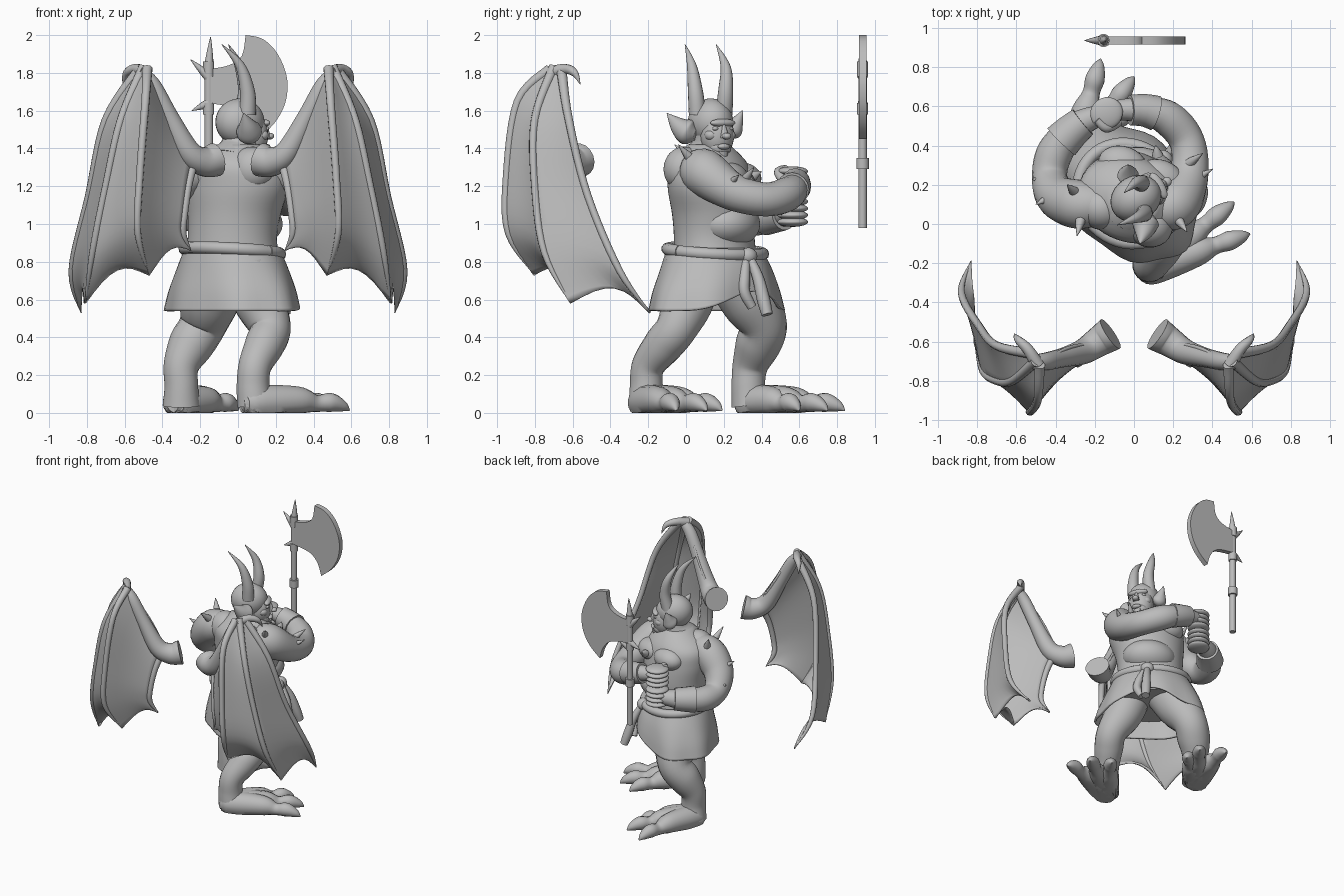
import bpy, bmesh
from math import sin, cos, pi, tau
from mathutils import Vector, Matrix

if bpy.data.objects.get("Cube"):
    bpy.data.objects.remove(bpy.data.objects["Cube"], do_unlink=True)

stone = bpy.data.materials.new("plain_grey")
stone.use_nodes = True
stone.diffuse_color = (.5, .5, .5, 1)
stone.node_tree.nodes["Principled BSDF"].inputs["Base Color"].default_value = (.5, .5, .5, 1)


def finish(name, bm, thickness=0, mirrored=False):
    """Turn a bmesh into a smooth shaded object, optionally thickened or mirrored."""
    bmesh.ops.recalc_face_normals(bm, faces=bm.faces)
    mesh = bpy.data.meshes.new(name)
    bm.to_mesh(mesh)
    bm.free()
    mesh.materials.append(stone)
    mesh.shade_smooth()
    mesh.set_sharp_from_angle(angle=.8)
    obj = bpy.data.objects.new(name, mesh)
    bpy.context.scene.collection.objects.link(obj)
    if thickness:
        solid = obj.modifiers.new("thickness", "SOLIDIFY")
        solid.thickness, solid.offset = thickness, 0
    if mirrored:
        obj.modifiers.new("mirror", "MIRROR").use_axis[0] = True
    return obj


def smooth_path(points, steps):
    """Catmull-Rom interpolation through points of any dimension."""
    pts = [Vector(p) for p in points]
    pts = [pts[0]] + pts + [pts[-1]]
    path = []
    for a, b, c, d in zip(pts, pts[1:], pts[2:], pts[3:]):
        for k in range(steps):
            t = k / steps
            path.append(b + (c - a) * (t / 2) + (a * 2 - b * 5 + c * 4 - d) * (t * t / 2)
                        + (b * 3 - a - c * 3 + d) * (t ** 3 / 2))
    return path + [pts[-1]]


def skin(name, rows, closed=True, caps=True, **options):
    """Bridge rows of points with quads."""
    bm = bmesh.new()
    grid = [[bm.verts.new(p) for p in row] for row in rows]
    count = len(grid[0])
    for low, high in zip(grid, grid[1:]):
        for i in range(count if closed else count - 1):
            j = (i + 1) % count
            bm.faces.new((low[i], low[j], high[j], high[i]))
    if closed and caps:
        bm.faces.new(grid[0])
        bm.faces.new(grid[-1])
    return finish(name, bm, **options)


def tube(name, points, sides=16, steps=6, **options):
    """Tapered limb through (x, y, z, radius) points, kept above the floor."""
    path = smooth_path(points, steps)
    rows, side = [], None
    for i, p in enumerate(path):
        along = (path[min(i + 1, len(path) - 1)] - path[max(i - 1, 0)]).xyz.normalized()
        side = along.orthogonal() if side is None else side - along * side.dot(along)
        side.normalize()
        other = along.cross(side)
        row = []
        for k in range(sides):
            angle = tau * k / sides
            v = p.xyz + (side * cos(angle) + other * sin(angle)) * max(p.w, .002)
            row.append((v.x, v.y, max(v.z, 0)))
        rows.append(row)
    return skin(name, rows, **options)


def blob(name, centre, size, turn=0, tilt=0):
    """Ellipsoid with a turn about z and a tilt about its own x."""
    bm = bmesh.new()
    place = (Matrix.Translation(centre) @ Matrix.Rotation(turn, 4, "Z")
             @ Matrix.Rotation(tilt, 4, "X") @ Matrix.Diagonal((*size, 1)))
    bmesh.ops.create_uvsphere(bm, u_segments=24, v_segments=16, radius=1, matrix=place)
    return finish(name, bm)


def spike(name, base, tip, radius):
    base, tip = Vector(base), Vector(tip)
    middle = base.lerp(tip, .5)
    return tube(name, [(*base, radius), (*middle, radius * .6), (*tip, .002)], sides=10, steps=4)


def loft(name, rows, turn, shape=None, **options):
    """Stack of turned ellipses given as (x, y, z, width, depth)."""
    rings = []
    for x, y, z, width, depth in smooth_path(rows, 5):
        ring = []
        for k in range(48):
            a = tau * k / 48
            grow, lift = shape(a, z) if shape else (1, 0)
            flat = Matrix.Rotation(turn, 3, "Z") @ Vector((width * cos(a), depth * sin(a), 0))
            ring.append(flat * grow + Vector((x, y, z + lift)))
        rings.append(ring)
    return skin(name, rings, **options)


# Torso, with the hips turned further than the chest
hip_turn, chest_turn, head_turn = -pi / 4, -pi / 9, -pi / 3
loft("torso", [(-.03, .16, .78, .26, .22), (-.03, .15, .92, .24, .21), (-.02, .15, 1.05, .25, .22),
               (-.01, .13, 1.2, .28, .22), (-.02, .12, 1.32, .25, .2), (0, .12, 1.42, .12, .11)], chest_turn)
blob("belly", (.04, .22, 1.0), (.2, .17, .13), chest_turn)
for side, label in ((1, "right"), (-1, "left")):
    across = Vector((cos(chest_turn), sin(chest_turn), 0)) * side
    ahead = Vector((-sin(chest_turn), cos(chest_turn), 0))
    middle = Vector((-.01, .13, 0))
    blob(label + "_pectoral", middle + across * .1 + ahead * .14 + Vector((0, 0, 1.24)),
         (.13, .1, .085), chest_turn)
    blob(label + "_shoulder_blade", middle + across * .13 - ahead * .1 + Vector((0, 0, 1.29)),
         (.12, .11, .12), chest_turn)
tube("neck", [(-.01, .11, 1.34, .15), (.01, .13, 1.42, .1), (.02, .13, 1.5, .09)])

# Skirt with folds and a raised front opening, then belt and hanging sash
def skirt_shape(a, z):
    drop = max(0, (.85 - z) / .3)
    front = max(0, sin(a)) ** 6
    return 1 + .03 * drop * cos(a * 7), .1 * drop * front

loft("skirt", [(-.03, .15, .87, .26, .23), (-.03, .16, .75, .32, .26), (-.03, .16, .64, .37, .28),
               (-.03, .16, .54, .4, .29)], hip_turn, skirt_shape, caps=False, thickness=.015)
loft("skirt_lining", [(-.03, .16, .8, .28, .24), (-.03, .16, .66, .3, .24)], hip_turn)
belt = []
for k in range(25):
    a = tau * k / 24
    spot = Matrix.Rotation(hip_turn, 3, "Z") @ Vector((.265 * cos(a), .24 * sin(a), 0))
    belt.append((spot.x - .03, spot.y + .155, .855 - .02 * sin(a), .033))
tube("belt", belt, sides=10, steps=2)
blob("sash_knot", (.15, .33, .83), (.05, .045, .045), hip_turn)
tube("sash_long", [(.15, .33, .84, .02), (.2, .38, .72, .03), (.23, .41, .6, .035), (.25, .43, .52, .03)], sides=8)
tube("sash_short", [(.15, .32, .84, .02), (.21, .31, .72, .03), (.23, .31, .64, .03), (.22, .35, .56, .025)], sides=8)

# Legs
tube("right_leg", [(.05, .03, .78, .15), (.11, .01, .6, .14), (.17, -.05, .45, .11), (.14, -.12, .36, .105),
                   (.09, -.2, .25, .088), (.08, -.21, .14, .088), (.09, -.21, .04, .095)], sides=20)
tube("left_leg", [(-.1, .23, .78, .16), (-.15, .34, .6, .16), (-.19, .41, .46, .125), (-.25, .38, .36, .12),
                  (-.3, .34, .25, .095), (-.3, .33, .14, .09), (-.3, .34, .04, .1)], sides=20)

# Feet: each toe runs from the heel, through a knuckle, to a claw
def foot(name, heel, tips):
    for number, tip in enumerate(tips, 1):
        points = []
        for t, z, r in ((-.14, .05, .05), (0, .055, .09), (.45, .065, .075), (.65, .05, .045),
                        (.8, .055, .05), (.93, .035, .03), (1, .012, .004)):
            spot = Vector(heel).lerp(Vector(tip), t)
            points.append((spot.x, spot.y, z, r))
        tube(f"{name}_toe_{number}", points, sides=14)

foot("right_foot", (.09, -.22), [(.59, -.05), (.51, .11), (.37, .19)])
foot("left_foot", (-.31, .34), [(-.17, .84), (0, .75), (0, .6)])

# Arms, bracers and fists closed around an upright grip
tube("right_arm", [(.12, .08, 1.29, .1), (.21, .1, 1.27, .125), (.28, .25, 1.17, .1), (.27, .42, 1.13, .09),
                   (.17, .54, 1.16, .09), (.03, .58, 1.21, .065), (-.1, .58, 1.23, .05)], sides=20)
tube("left_arm", [(-.16, .1, 1.29, .1), (-.28, .1, 1.26, .125), (-.39, .14, 1.15, .11), (-.43, .24, 1.05, .09),
                  (-.4, .37, 1.03, .092), (-.29, .5, 1.05, .072), (-.16, .56, 1.06, .05)], sides=20)
tube("right_bracer", [(.11, .565, 1.185, .09), (.05, .58, 1.2, .083), (-.02, .58, 1.22, .078)], steps=2)
tube("left_bracer", [(-.37, .42, 1.04, .1), (-.32, .47, 1.045, .092), (-.26, .52, 1.05, .083)], steps=2)
for label, height in (("right", 1.225), ("left", 1.065)):
    for finger in range(4):
        blob(f"{label}_finger_{finger + 1}", (-.14, .565, height + .036 * (finger - 1.5)),
             (.085, .08, .026), pi / 5)
    tube(label + "_thumb", [(-.08, .52, height, .025), (-.14, .49, height + .05, .025),
                            (-.19, .53, height + .07, .018)], sides=10)

# Thorns on the shoulders and elbows
for number, (base, tip) in enumerate((
        ((.3, .22, 1.2), (.4, .28, 1.26)), ((.27, .3, 1.22), (.35, .36, 1.3)),
        ((.22, .03, 1.34), (.27, -.04, 1.42)), ((-.27, .03, 1.34), (-.29, -.06, 1.42)),
        ((-.42, .14, 1.2), (-.5, .1, 1.26)), ((-.45, .22, 1.1), (-.52, .23, 1.12)),
        ((-.3, .16, 1.34), (-.34, .2, 1.43)), ((.12, .35, 1.25), (.11, .4, 1.28))), 1):
    spike(f"thorn_{number}", base, tip, .03)

# Head, face, ears and horns
blob("skull", (.01, .13, 1.54), (.115, .135, .125), head_turn)
blob("face", (.07, .165, 1.47), (.09, .09, .12), head_turn)
blob("jaw", (.09, .175, 1.405), (.065, .065, .05), head_turn)
blob("brow", (.125, .195, 1.535), (.075, .03, .022), head_turn)
spike("nose", (.15, .205, 1.455), (.145, .2, 1.54), .025)
blob("nose_tip", (.167, .215, 1.465), (.024, .025, .018), head_turn)
blob("lips", (.145, .2, 1.41), (.035, .022, .016), head_turn)
spike("beard", (.13, .195, 1.385), (.13, .2, 1.3), .03)
for label, shift in (("right", .045), ("left", -.045)):
    across = Vector((cos(head_turn), sin(head_turn), 0)) * shift
    blob(label + "_eye", Vector((.128, .195, 1.505)) + across, (.018, .014, .011), head_turn)
    blob(label + "_cheek", Vector((.1, .18, 1.47)) + across * 1.2, (.035, .035, .03), head_turn)
tube("right_ear", [(.07, .05, 1.47, .03), (.06, .01, 1.485, .068), (.05, -.04, 1.52, .048), (.03, -.1, 1.585, .003)])
tube("left_ear", [(-.03, .22, 1.48, .03), (-.03, .245, 1.5, .055), (-.03, .27, 1.54, .035), (-.03, .3, 1.6, .003)])
tube("right_horn", [(.05, .06, 1.58, .045), (.05, .05, 1.7, .04), (.01, .03, 1.84, .025), (-.085, -.005, 1.95, .002)])
tube("left_horn", [(.02, .2, 1.58, .045), (.04, .21, 1.7, .04), (.01, .21, 1.83, .027), (-.05, .16, 1.95, .002)])

# Wings: four finger bones with scalloped membrane between them, mirrored
fingers = [
    [(.22, -.61, 1.38), (.26, -.68, 1.22), (.285, -.71, 1.05), (.29, -.7, .95), (.25, -.66, .86)],
    [(.48, -.72, 1.82), (.49, -.89, 1.65), (.52, -.95, 1.25), (.53, -.94, .95), (.47, -.8, .73)],
    [(.5, -.7, 1.83), (.62, -.8, 1.55), (.7, -.8, 1.2), (.77, -.75, .85), (.81, -.61, .58)],
    [(.52, -.66, 1.82), (.7, -.62, 1.55), (.79, -.52, 1.15), (.88, -.35, .75), (.83, -.19, .53)]]
bones = [smooth_path(f, 5) for f in fingers]
sheet = []
for a, b in zip(bones, bones[1:]):
    for k in range(8):
        s, column = k / 8, []
        for i, (p, q) in enumerate(zip(a, b)):
            t = i / (len(a) - 1)
            sag = sin(pi * s) * (p - q).length
            column.append(p.lerp(q, s) + Vector((0, .06 * sag, .25 * sag * t ** 4)))
        sheet.append(column)
sheet.append(bones[-1])
skin("wing_membrane", sheet, closed=False, thickness=.014, mirrored=True)
for number, bone in enumerate(fingers, 1):
    widths = (.028, .022, .02, .018, .003)
    tube(f"wing_finger_{number}", [(*p, r) for p, r in zip(bone, widths)], sides=10, mirrored=True)
tube("wing_arm", [(.12, -.56, 1.34, .09), (.18, -.6, 1.33, .078), (.26, -.65, 1.38, .065), (.36, -.68, 1.56, .05),
                  (.45, -.7, 1.73, .045), (.51, -.7, 1.8, .035)], mirrored=True)
tube("wing_claw", [(.49, -.72, 1.8, .035), (.54, -.64, 1.82, .028), (.59, -.59, 1.8, .02), (.61, -.56, 1.74, .002)],
     sides=10, mirrored=True)

# Axe standing clear of the hands
axe_x, axe_y = -.155, .935
tube("axe_handle", [(axe_x, axe_y, z, .023) for z in (.98, 1.4, 1.84)], sides=12, steps=1)
for low, high, radius in ((1.29, 1.35, .034), (1.58, 1.64, .03), (1.78, 1.86, .03)):
    tube("axe_collar", [(axe_x, axe_y, z, radius) for z in (low, high)], sides=12, steps=1)
spike("axe_top_spike", (axe_x, axe_y, 1.82), (-.145, axe_y, 1.99), .028)
spike("axe_back_spike_upper", (axe_x, axe_y, 1.78), (-.25, axe_y, 1.87), .028)
spike("axe_back_spike_lower", (axe_x, axe_y, 1.64), (-.245, axe_y, 1.6), .026)
edge = smooth_path([(.04, 2.0), (.13, 1.98), (.21, 1.9), (.26, 1.77), (.25, 1.64), (.19, 1.53), (.1, 1.45)], 4)
lower = smooth_path([(.1, 1.45), (.07, 1.54), (0, 1.61), (axe_x, 1.64)], 4)
upper = smooth_path([(axe_x, 1.82), (-.05, 1.84), (.02, 1.89), (.04, 2.0)], 4)
outline = edge + lower[1:] + upper[:-1]
skin("axe_blade", [[(x, axe_y + shift, z) for x, z in outline] for shift in (-.02, .02)])
